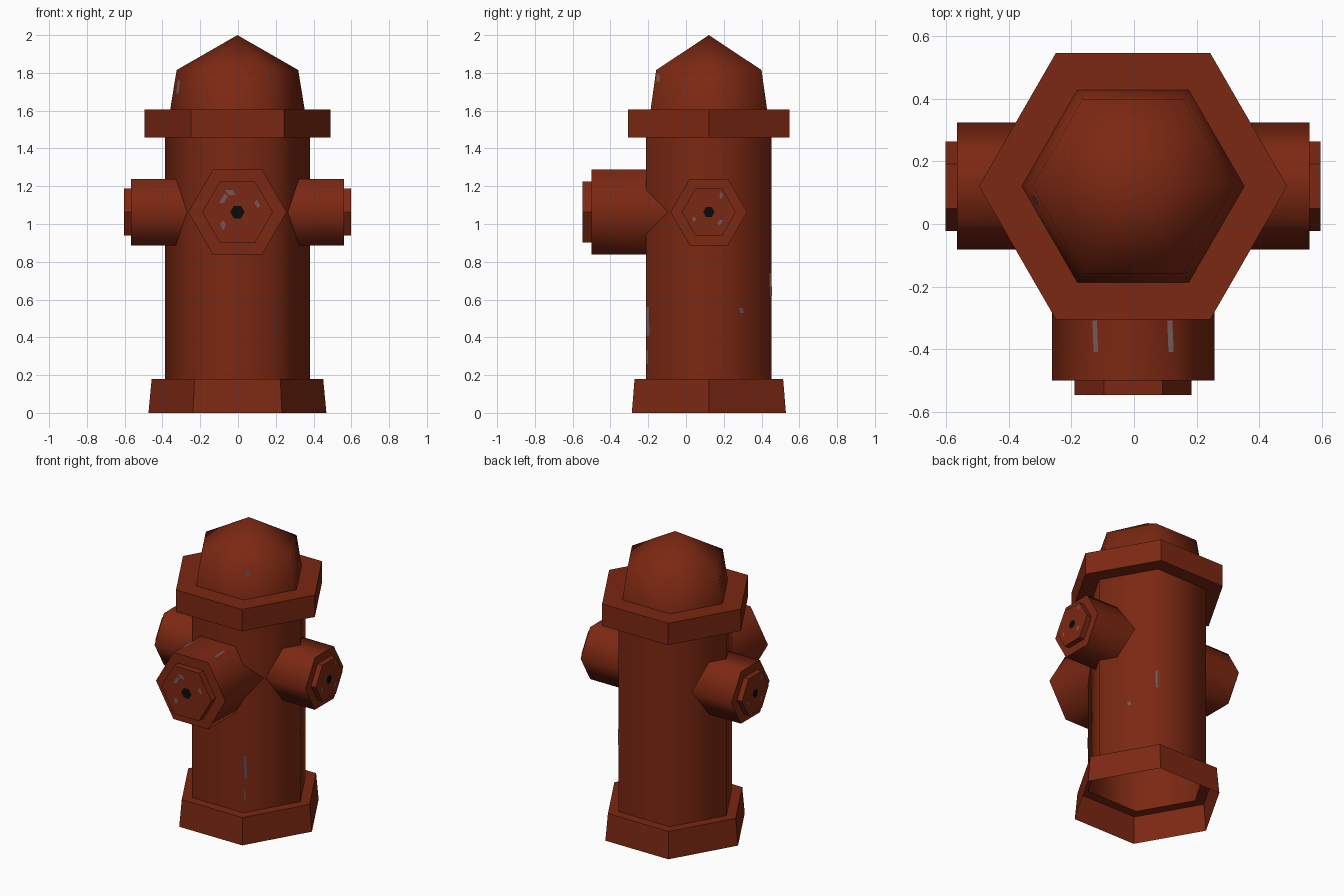
import bpy, math
from mathutils import Vector as V

if "Cube" in bpy.data.objects:
    bpy.data.objects.remove(bpy.data.objects["Cube"])


def material(name, rgb):
    m = bpy.data.materials.new(name)
    m.diffuse_color = (*rgb, 1)
    m.use_nodes = True
    m.node_tree.nodes["Principled BSDF"].inputs["Base Color"].default_value = m.diffuse_color
    return m


RED = material("rust red paint", (0.20, 0.021, 0.006))
GREY = material("worn grey metal", (0.17, 0.10, 0.10))
BLACK = material("black hole", (0.003, 0.003, 0.003))

X, Y, Z = V((1, 0, 0)), V((0, 1, 0)), V((0, 0, 1))
CX, CY, CZ = -0.003, 0.121, 1.063      # barrel axis and outlet height
BODY_R = 0.384


def hex_point(frame, k, t, r, h):
    """Point a fraction t along side k of a hexagon with radius r at height h."""
    o, u, v = frame
    a, b = math.radians(60 * k), math.radians(60 * (k + 1))
    p = V((math.cos(a), math.sin(a))).lerp(V((math.cos(b), math.sin(b))), t) * r
    return o + u * p.x + v * p.y + u.cross(v) * h


def make_object(name, verts, faces, mats, smooth, black_last=False):
    me = bpy.data.meshes.new(name)
    me.from_pydata([tuple(p) for p in verts], [], faces)
    for m in mats:
        me.materials.append(m)
    for i, p in enumerate(me.polygons):
        p.use_smooth = smooth(i)
    if black_last:
        me.polygons[-1].material_index = 1
    ob = bpy.data.objects.new(name, me)
    bpy.context.collection.objects.link(ob)
    return ob


def loft(name, rings, smooth_bands=(), hole=False):
    """Skin a row of six-point rings; a one-point ring is a tip."""
    verts, faces, starts = [], [], []
    for ring in rings:
        starts.append(len(verts))
        verts += ring
    for j in range(len(rings) - 1):
        a, b = starts[j], starts[j + 1]
        for i in range(6):
            n = (i + 1) % 6
            if len(rings[j + 1]) == 1:
                faces.append((a + i, a + n, b))
            else:
                faces.append((a + i, a + n, b + n, b + i))
    if hole:
        faces.append(tuple(range(starts[-1], starts[-1] + 6)))
    return make_object(name, verts, faces, [RED, BLACK] if hole else [RED],
                       lambda i: i // 6 in smooth_bands, hole)


def patch(name, frame, k, t0, t1, r0, h0, r1, h1):
    """Thin worn-paint plate lying on side k."""
    s = (t1 - t0) * 0.2
    pts = [hex_point(frame, k, t0 + s, r0, h0), hex_point(frame, k, t1, r0, h0),
           hex_point(frame, k, t1 - s, r1, h1), hex_point(frame, k, t0, r1, h1)]
    n = (pts[1] - pts[0]).cross(pts[3] - pts[0]).normalized() * 0.003
    make_object(name, [p + n for p in pts], [(0, 1, 2, 3)], [GREY], lambda i: False)


# Main column: open hexagonal shells stacked on one axis
COLUMN = (V((CX, CY, 0)), X, Y)


def column(name, profile, smooth_bands=()):
    rings = [[hex_point(COLUMN, k, 0, r, h) for k in range(6)] if r else
             [hex_point(COLUMN, 0, 0, 0, h)] for r, h in profile]
    loft(name, rings, smooth_bands)


column("base", [(0.471, 0), (0.454, 0.18), (BODY_R, 0.18)])
column("barrel", [(BODY_R, 0.18), (BODY_R, 1.457)], (0,))
column("flange", [(BODY_R, 1.457), (0.493, 1.457), (0.493, 1.605), (0.356, 1.605)])
column("bonnet", [(0.356, 1.605), (0.322, 1.815), (0, 2.0)], (0, 1))


# Outlets: hexagonal nozzles trimmed to the barrel, with stepped caps
def barrel_depth(p, axis):
    """Distance along axis from the column axis to the barrel surface at p."""
    if abs(axis.x) > 0.5:
        return BODY_R - abs(p.y - CY) / math.sqrt(3)
    d = abs(p.x - CX)
    return min(BODY_R * math.sqrt(3) / 2, (BODY_R - d) * math.sqrt(3))


def outlet(name, u, r, length, cap_r, cap_length, hole_r):
    frame = (V((CX, CY, CZ)), u, Z)
    axis = u.cross(Z)
    root = [hex_point(frame, k, 0, r, 0) for k in range(6)]
    root = [p + axis * barrel_depth(p, axis) for p in root]
    rings = [root] + [[hex_point(frame, k, 0, rr, h) for k in range(6)]
                      for rr, h in ((r, length), (cap_r, length),
                                    (cap_r, cap_length), (hole_r, cap_length))]
    loft(name, rings, (0,), True)
    return frame


front = outlet("front_outlet", X, 0.260, 0.621, 0.187, 0.668, 0.038)
right = outlet("right_outlet", Y, 0.203, 0.564, 0.143, 0.600, 0.030)
left = outlet("left_outlet", -Y, 0.203, 0.564, 0.143, 0.600, 0.030)

# Worn spots on the caps: side, start, end, outer radius, inner radius
for k, t0, t1, ro, ri in ((1, 0.6, 1, 0.135, 0.105), (2, 0, 0.55, 0.125, 0.10),
                          (0, 0.2, 0.55, 0.14, 0.118), (3, 0.5, 0.85, 0.13, 0.10)):
    patch("front_cap_wear", front, k, t0, t1, ro, 0.668, ri, 0.668)
for frame in (right, left):
    for k, t0, t1, ro, ri in ((0, 0.75, 1, 0.125, 0.105), (5, 0.1, 0.5, 0.10, 0.08),
                              (3, 0.3, 0.55, 0.11, 0.09)):
        patch("side_cap_wear", frame, k, t0, t1, ro, 0.6, ri, 0.6)

# Worn strips on the front outlet corners
patch("outlet_wear", front, 1, 0, 0.08, 0.26, 0.43, 0.26, 0.53)
patch("outlet_wear", front, 1, 0.93, 1, 0.26, 0.43, 0.26, 0.53)

# Worn strips on the barrel: side, start, end, bottom, top
for k, t0, t1, z0, z1 in ((5, 0, 0.04, 0.26, 0.33), (5, 0, 0.06, 0.41, 0.56),
                          (0, 0.96, 1, 0.62, 0.74), (1, 0, 0.03, 0.62, 0.74),
                          (0, 0.48, 0.55, 0.53, 0.555)):
    patch("barrel_wear", COLUMN, k, t0, t1, BODY_R, z0, BODY_R, z1)

# Worn spots on the bonnet
for k, t0, t1, z0, z1 in ((3, 0.1, 0.2, 1.69, 1.76), (5, 0.02, 0.1, 1.755, 1.79)):
    r0, r1 = (0.356 - (z - 1.605) * 0.162 for z in (z0, z1))
    patch("bonnet_wear", COLUMN, k, t0, t1, r0, z0, r1, z1)
